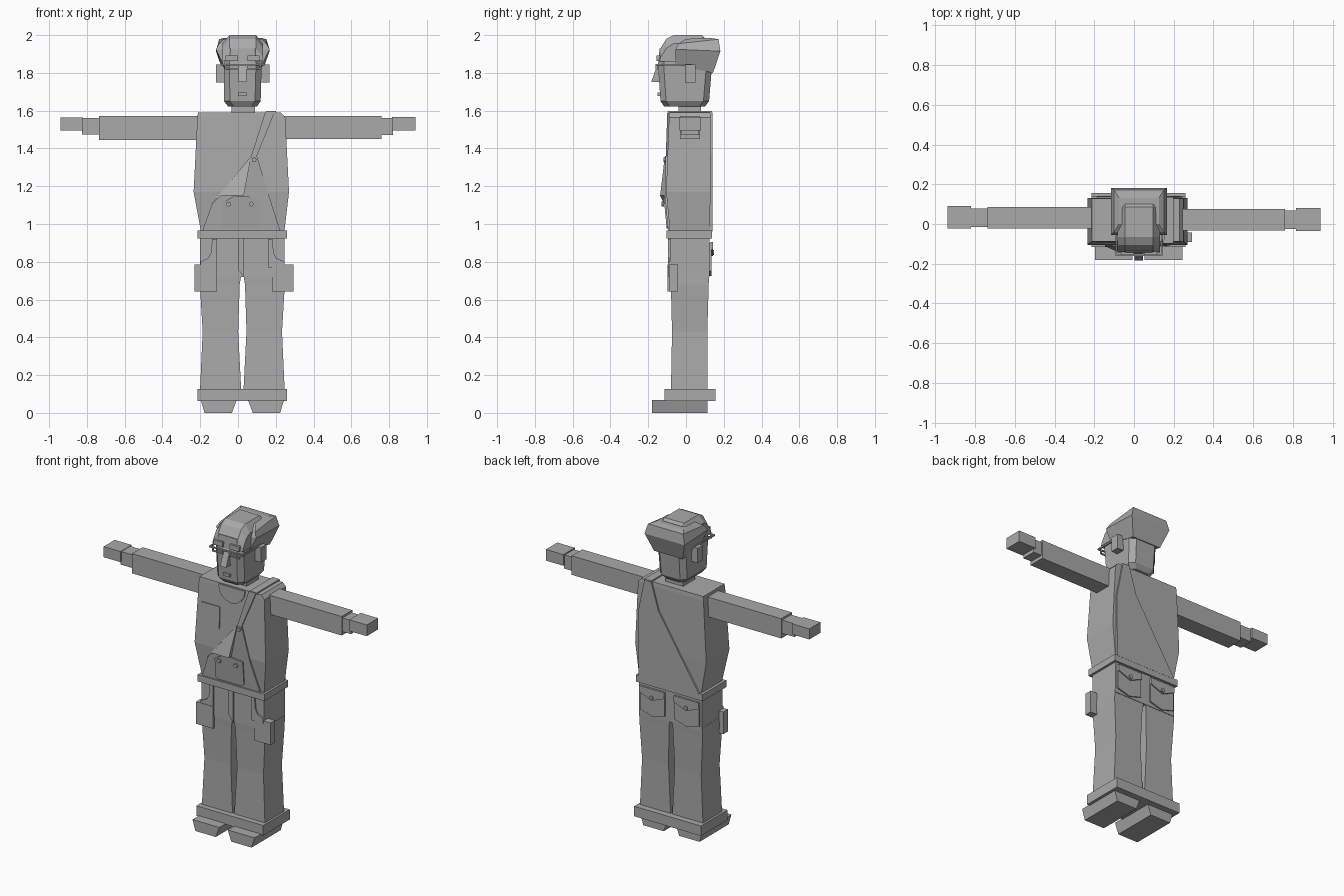
import bpy, bmesh, math

mat = bpy.data.materials.new("matte grey")
mat.diffuse_color = (0.4, 0.4, 0.4, 1)


def finish(name, bm):
    bmesh.ops.recalc_face_normals(bm, faces=bm.faces)
    me = bpy.data.meshes.new(name)
    bm.to_mesh(me)
    bm.free()
    me.materials.append(mat)
    ob = bpy.data.objects.new(name, me)
    bpy.context.collection.objects.link(ob)
    return ob


def skin(name, rings):
    """Closed skin over equally sized rings of points."""
    bm = bmesh.new()
    vs = [[bm.verts.new(p) for p in r] for r in rings]
    n = len(vs[0])
    for a, b in zip(vs, vs[1:]):
        for i in range(n):
            j = (i + 1) % n
            bm.faces.new((a[i], a[j], b[j], b[i]))
    bm.faces.new(vs[0][::-1])
    bm.faces.new(vs[-1])
    return finish(name, bm)


def loft(name, sections, c=0):
    """Sections (z, x0, x1, y0, y1), with plan corners cut by c."""
    rings = []
    for z, x0, x1, y0, y1 in sections:
        if c:
            r = [(x0 + c, y0), (x1 - c, y0), (x1, y0 + c), (x1, y1 - c),
                 (x1 - c, y1), (x0 + c, y1), (x0, y1 - c), (x0, y0 + c)]
        else:
            r = [(x0, y0), (x1, y0), (x1, y1), (x0, y1)]
        rings.append([(x, y, z) for x, y in r])
    return skin(name, rings)


def box(name, x0, x1, y0, y1, z0, z1):
    return loft(name, [(z0, x0, x1, y0, y1), (z1, x0, x1, y0, y1)])


def plate(name, pts, y0, y1):
    """Extrude an (x, z) outline between two y values, or functions of z."""
    f = lambda y, z: y(z) if callable(y) else y
    return skin(name, [[(x, f(y, z), z) for x, z in pts] for y in (y0, y1)])


def button(name, x, y, z, r=0.013):
    pts = [(x + r * math.cos(i * math.pi / 4), z + r * math.sin(i * math.pi / 4)) for i in range(8)]
    plate(name, pts, y - 0.006, y + 0.006)


def chest(z):
    """Front surface of the torso at height z."""
    return -0.09 - 0.015 * (1.59 - z) / 0.42 if z > 1.17 else -0.105 + 0.02 * (1.17 - z) / 0.21


# Torso, collar and neck
loft("torso", [(0.955, -0.195, 0.245, -0.085, 0.125), (1.17, -0.235, 0.27, -0.105, 0.13),
               (1.565, -0.215, 0.25, -0.09, 0.13), (1.59, -0.212, 0.228, -0.088, 0.128)])
loft("neck", [(1.56, -0.035, 0.09, -0.04, 0.08), (1.64, -0.035, 0.09, -0.04, 0.08)])
arc = [(0.022 + 0.095 * math.cos(a), 1.585 + 0.1 * math.sin(a))
       for a in [math.pi * (1 + i / 8) for i in range(9)]]
plate("collar", arc, lambda z: chest(z) - 0.006, lambda z: chest(z) + 0.01)
box("shoulder_strap", 0.15, 0.2, -0.095, 0.137, 1.583, 1.598)

# Bib with a single strap, front and back
strap = [(0.145, 1.595), (0.195, 1.595), (0.1, 1.36), (0.07, 1.36)]
bib = [(0.07, 1.36), (0.1, 1.36), (0.164, 1.15), (0.225, 0.96), (-0.19, 0.96),
       (-0.14, 1.1), (-0.105, 1.15)]
for n, p in (("bib_strap", strap), ("bib", bib)):
    plate(n, p, lambda z: chest(z) - 0.009, lambda z: chest(z) + 0.012)
skin("bib_flap", [[(0.07, y, 1.36), (-0.145, y, 1.1), (-0.09, y - d, 1.15), (0.03, y - d, 1.15)]
                  for y, d in ((-0.1, 0), (-0.112, 0.025))])
plate("back_panel", [(0.15, 1.59), (0.2, 1.59), (0.245, 1.37), (0.245, 1.17), (0.24, 0.96),
                     (-0.19, 0.96), (0.1, 1.42)], 0.12, 0.139)
plate("bib_pocket", [(-0.085, 1.11), (-0.09, 0.99), (-0.075, 0.975), (0.1, 0.975),
                     (0.115, 0.99), (0.115, 1.14), (-0.02, 1.15)],
      lambda z: chest(z) - 0.016, lambda z: chest(z) + 0.01)
for x in (-0.05, 0.07):
    button("bib_button", x, -0.123, 1.105)
button("strap_button", 0.085, -0.114, 1.34)
plate("chest_pocket", [(-0.19, 1.44), (-0.19, 1.3), (-0.125, 1.275), (-0.06, 1.3), (-0.06, 1.44)],
      lambda z: chest(z) - 0.006, lambda z: chest(z) + 0.01)

# Arms: each piece is a plain box
for n, *b in (("left_sleeve", 0.22, 0.76, -0.032, 0.075, 1.45, 1.572),
              ("left_wrist", 0.75, 0.82, -0.025, 0.068, 1.472, 1.56),
              ("left_hand", 0.815, 0.94, -0.035, 0.08, 1.495, 1.567),
              ("right_sleeve", -0.737, -0.19, -0.022, 0.085, 1.445, 1.572),
              ("right_wrist", -0.825, -0.73, -0.014, 0.077, 1.475, 1.56),
              ("right_hand", -0.94, -0.82, -0.022, 0.09, 1.495, 1.563)):
    box(n, *b)

# Belt, trousers, cuffs and shoes
box("belt", -0.215, 0.26, -0.103, 0.138, 0.922, 0.965)
box("hips", -0.2, 0.245, -0.085, 0.125, 0.72, 0.93)
for n, s in (("left", 1), ("right", -1)):
    m = lambda a, b: (0.023 + s * a, 0.023 + s * b)
    loft(n + "_leg", [(0.1, *m(0.005, 0.225), -0.08, 0.115), (0.43, *m(0.022, 0.21), -0.074, 0.113),
                      (0.68, *m(0.014, 0.225), -0.08, 0.12), (0.74, *m(0.004, 0.224), -0.083, 0.123)])
    loft(n + "_shoe", [(0, *m(0.055, 0.2), -0.18, 0.115), (0.068, *m(0.03, 0.22), -0.18, 0.115)])
    # Front pocket edge with a rounded opening
    plate(n + "_front_pocket", [(0.023 + s * a, z) for a, z in
          ((0.16, 0.92), (0.135, 0.92), (0.135, 0.77), (0.222, 0.77), (0.222, 0.8), (0.18, 0.82), (0.165, 0.85))],
          -0.094, -0.08)
    # Back pockets with flaps
    x0, x1 = m(0.035, 0.21)
    xm = (x0 + x1) / 2
    plate(n + "_back_pocket", [(x0, 0.9), (x0, 0.75), (xm, 0.725), (x1, 0.75), (x1, 0.9)], 0.12, 0.134)
    plate(n + "_back_flap", [(x0, 0.905), (x0, 0.865), (xm, 0.83), (x1, 0.865), (x1, 0.905)], 0.13, 0.142)
    button(n + "_pocket_button", xm, 0.143, 0.85)
box("trouser_cuffs", -0.215, 0.26, -0.115, 0.155, 0.063, 0.127)
plate("fly", [(0.0, 0.93), (0.03, 0.93), (0.03, 0.72), (0.0, 0.76)], -0.094, -0.07)
box("right_cargo_pocket", -0.23, -0.11, -0.097, -0.05, 0.643, 0.785)
box("left_cargo_pocket", 0.18, 0.293, -0.09, -0.043, 0.643, 0.785)

# Head with cut corners
head = [(1.622, -0.052, 0.1, -0.115, 0.1), (1.65, -0.073, 0.12, -0.135, 0.122),
        (1.84, -0.075, 0.125, -0.148, 0.138), (1.93, -0.07, 0.12, -0.14, 0.138)]
loft("head", head, 0.03)
skin("nose", [[(x, -0.145, 1.86), (x, -0.184, 1.752), (x, -0.135, 1.752)] for x in (0.002, 0.045)])
box("mouth", 0.0, 0.045, -0.152, -0.13, 1.678, 1.696)
for n, s in (("left", 1), ("right", -1)):
    b = lambda part, a, c, *r: box(n + part, *sorted((0.025 + s * a, 0.025 + s * c)), *r)
    b("_ear", 0.095, 0.142, -0.005, 0.05, 1.75, 1.845)
    b("_brow", 0.025, 0.09, -0.156, -0.135, 1.862, 1.893)
    # Glasses: rim bars and side arm
    for z in (1.818, 1.84):
        b("_rim_bar", 0.018, 0.097, -0.161, -0.152, z, z + 0.008)
    for a in (0.018, 0.089):
        b("_rim_side", a, a + 0.008, -0.161, -0.152, 1.818, 1.848)
    b("_glasses_hinge", 0.09, 0.118, -0.161, -0.152, 1.838, 1.848)
    b("_glasses_arm", 0.11, 0.118, -0.16, 0.04, 1.838, 1.848)
box("glasses_bridge", 0.0, 0.05, -0.161, -0.152, 1.84, 1.848)

# Hair: full back mass, and a swept top that runs down to the forehead
skin("hair_back", [[(0.025 + s * w, y, z) for s, w, y, z in
     ((-1, w, y0, z0), (1, w, y0, z0), (1, w, y1, z1), (-1, w, y1, z1))]
     for w, y0, z0, y1, z1 in ((0.102, -0.055, 1.842, 0.143, 1.8), (0.142, -0.055, 1.925, 0.182, 1.915),
                               (0.125, -0.04, 1.955, 0.172, 1.978), (0.1, 0.0, 1.98, 0.13, 1.985))])
side = [(-0.15, 1.86), (-0.14, 1.92), (-0.11, 1.965), (-0.07, 1.99), (0.09, 1.99), (0.125, 1.965),
        (0.12, 1.86)]
crown = [(-0.145, 1.87), (-0.135, 1.93), (-0.105, 1.98), (-0.065, 2.0), (0.085, 2.0), (0.1, 1.985),
         (0.1, 1.88)]
low = [(y * 0.95, z - (0.035 if z > 1.9 else 0)) for y, z in side]
skin("hair_top", [[(x, y, z) for y, z in p] for x, p in
                  ((-0.082, low), (-0.045, crown), (0.095, crown), (0.132, low))])
